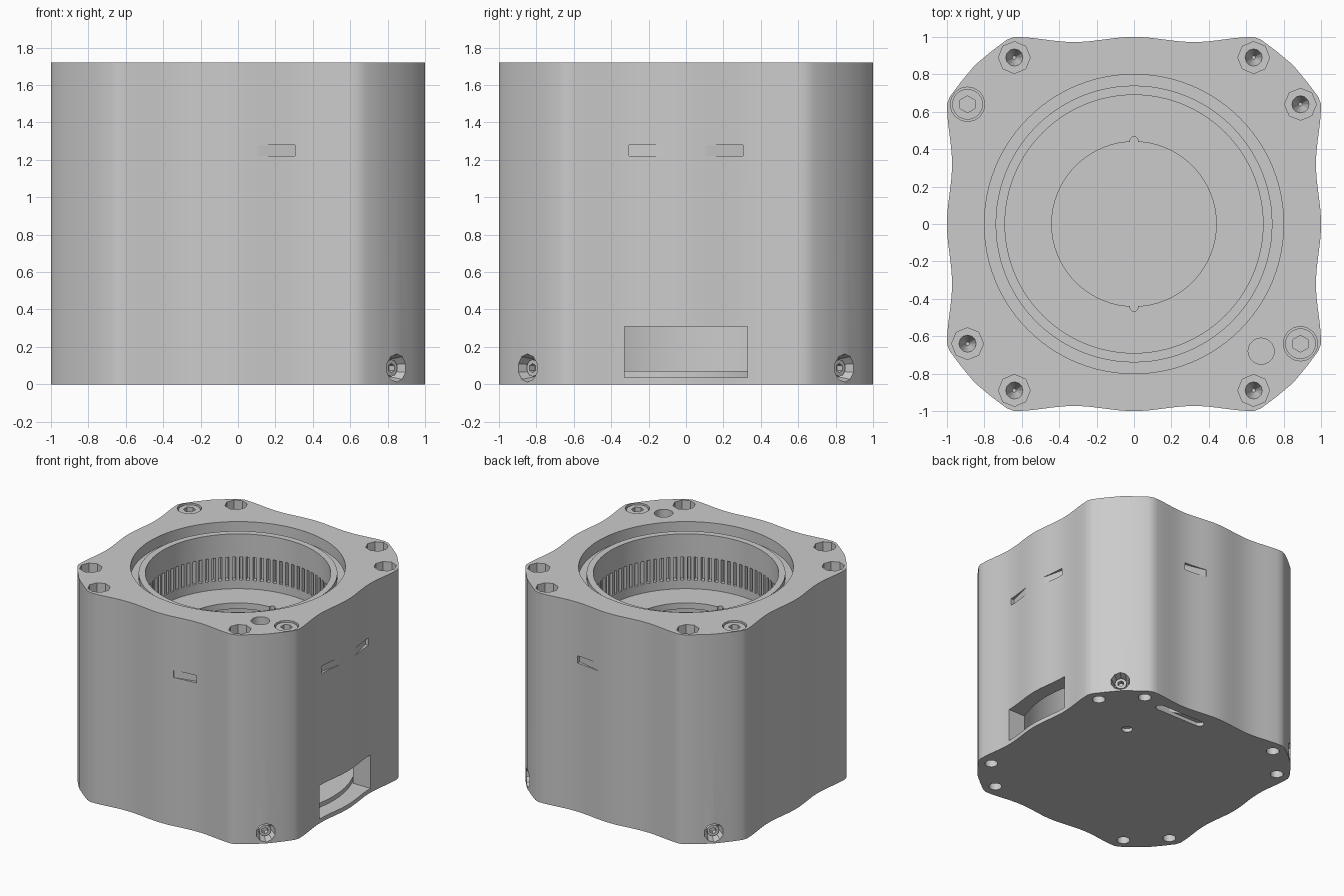
import bpy, bmesh
from math import cos, sin, pi
from mathutils import Matrix, Vector

cube = bpy.data.objects.get("Cube")
if cube:
    bpy.data.objects.remove(cube, do_unlink=True)

grey = bpy.data.materials.new("plain_grey")
grey.use_nodes = True
grey.diffuse_color = (0.6, 0.6, 0.6, 1)
grey.node_tree.nodes["Principled BSDF"].inputs["Base Color"].default_value = (0.6, 0.6, 0.6, 1)

TOP, SEAM = 1.72, 1.22


def finish(name, bm):
    bmesh.ops.recalc_face_normals(bm, faces=bm.faces)
    mesh = bpy.data.meshes.new(name)
    bm.to_mesh(mesh)
    bm.free()
    mesh.materials.append(grey)
    obj = bpy.data.objects.new(name, mesh)
    bpy.context.collection.objects.link(obj)
    return obj


def prism(name, points, z0, z1):
    bm = bmesh.new()
    face = bm.faces.new([bm.verts.new((x, y, z0)) for x, y in points])
    top = bmesh.ops.extrude_face_region(bm, geom=[face])
    verts = [v for v in top["geom"] if isinstance(v, bmesh.types.BMVert)]
    bmesh.ops.translate(bm, verts=verts, vec=(0, 0, z1 - z0))
    return finish(name, bm)


def cyl(name, x, y, z0, z1, r, sides=16, r_top=None):
    bm = bmesh.new()
    bmesh.ops.create_cone(bm, cap_ends=True, segments=sides, radius1=r,
                          radius2=r if r_top is None else r_top, depth=z1 - z0,
                          matrix=Matrix.Translation((x, y, (z0 + z1) / 2)))
    return finish(name, bm)


def cut(target, cutter):
    cutter.hide_render = True
    mod = target.modifiers.new("cut", 'BOOLEAN')
    mod.operation, mod.solver, mod.object = 'DIFFERENCE', 'EXACT', cutter
    bpy.context.view_layer.objects.active = target
    bpy.ops.object.modifier_apply(modifier=mod.name)
    bpy.data.objects.remove(cutter, do_unlink=True)


def box_points(x0, x1, y0, y1):
    return [(x0, y0), (x1, y0), (x1, y1), (x0, y1)]


# Wavy square outline with cut corners
def outline():
    side = []
    for i in range(33):
        x = 0.64 - 1.28 * i / 32
        side.append((x, 1 - 0.0135 * (1 - cos(2 * pi * x / 0.64))))
    corner = [(0.68, 0.985), (0.76, 0.925), (0.85, 0.85)]
    side += [(-x, y) for x, y in corner]
    side += [(-y, x) for x, y in reversed(corner[:2])]
    pts = []
    for k in range(4):
        for x, y in side:
            for _ in range(k):
                x, y = -y, x
            pts.append((x, y))
    return pts


lower = prism("lower_housing", outline(), 0, SEAM)
upper = prism("upper_housing", outline(), SEAM, TOP)

# Main bore, bearing recess and ring gear teeth
cut(upper, cyl("c", 0, 0, 1.63, 1.9, 0.80, 96))
cut(upper, cyl("c", 0, 0, 1.1, 1.9, 0.69, 96))
teeth = []
for i in range(84):
    for offset, r in ((0.0, 0.68), (0.45, 0.68), (0.55, 0.73), (0.9, 0.73)):
        a = 2 * pi * (i + offset) / 84
        teeth.append((r * cos(a), r * sin(a)))
cut(upper, prism("c", teeth, 1.29, 1.48))
ring = cyl("bearing_ring", 0, 0, 1.61, 1.67, 0.74, 96)
cut(ring, cyl("c", 0, 0, 1.5, 1.8, 0.69, 96))

# Lower cavity, round floor opening with two notches, side window
cut(lower, cyl("c", 0, 0, 0.035, 1.17, 0.88, 64))
cut(lower, cyl("c", 0, 0, 1.1, 1.3, 0.44, 64))
for s in (1, -1):
    cut(lower, cyl("c", 0, s * 0.445, 1.1, 1.3, 0.022, 12))
cut(lower, prism("c", box_points(0.7, 1.2, -0.33, 0.33), 0.035, 0.31))
cyl("base_disc", 0, 0, 0.03, 0.07, 0.87, 64)

# Corner holes, with socket bolts in two of them
bolts = [(-0.89, 0.64), (0.89, -0.64)]
for sx in (1, -1):
    for sy in (1, -1):
        for ax, ay in ((0.64, 0.89), (0.89, 0.64)):
            x, y = sx * ax, sy * ay
            cut(lower, cyl("c", x, y, -0.1, 0.3, 0.05, 16))
            if (x, y) in bolts:
                cut(upper, cyl("c", x, y, TOP - 0.12, 1.9, 0.092, 16))
                bolt = cyl("socket_bolt", x, y, TOP - 0.14, TOP - 0.01, 0.082, 24)
                cut(bolt, cyl("c", x, y, TOP - 0.08, 1.9, 0.045, 6))
            else:
                cut(upper, cyl("c", x, y, TOP - 0.18, 1.9, 0.085, 8))
                cut(upper, cyl("c", x, y, TOP - 0.3, TOP - 0.15, 0.01, 12, 0.055))
cut(upper, cyl("c", 0.68, -0.68, TOP - 0.25, 1.9, 0.07, 20))

# Underside pin hole and long slot
cut(lower, cyl("c", 0.43, 0.43, -0.1, 0.06, 0.042, 16))
slot = []
for i in range(18):
    a = -pi / 2 + pi * (i % 9) / 8 + (pi if i > 8 else 0)
    slot.append(((0.45 if i < 9 else 0.06) + 0.035 * cos(a), 0.85 + 0.035 * sin(a)))
cut(lower, prism("c", slot, -0.1, 0.2))

# Wedge-shaped pry slots above the seam
wedge = [(0.11, 0.99), (0.305, 0.945), (0.305, 1.05), (0.11, 1.05)]
for pts in ([(x, y) for x, y in wedge], [(x, -y) for x, y in wedge],
            [(y, x) for x, y in wedge], [(y, -x) for x, y in wedge]):
    cut(upper, prism("c", pts, SEAM - 0.02, SEAM + 0.06))

# Set screws recessed in three cut corners
for sx, sy in ((1, -1), (1, 1), (-1, 1)):
    out = Vector((sx, sy, 0)).normalized()
    place = Matrix.Translation(out * 1.2 + Vector((0, 0, 0.087))) @ \
        out.to_track_quat('Z', 'Y').to_matrix().to_4x4()
    pit = cyl("c", 0, 0, -0.1, 0.1, 0.055, 10, 0.095)
    pit.data.transform(place)
    cut(lower, pit)
    screw = cyl("set_screw", 0, 0, -0.12, -0.04, 0.045, 12)
    cut(screw, cyl("c", 0, 0, -0.08, 0.1, 0.025, 6))
    screw.data.transform(place)

# Smooth the curved walls, keep the edges sharp
for obj in (lower, upper, ring, bpy.data.objects["base_disc"]):
    bpy.ops.object.select_all(action='DESELECT')
    obj.select_set(True)
    bpy.context.view_layer.objects.active = obj
    bpy.ops.object.shade_smooth_by_angle(angle=0.4)
